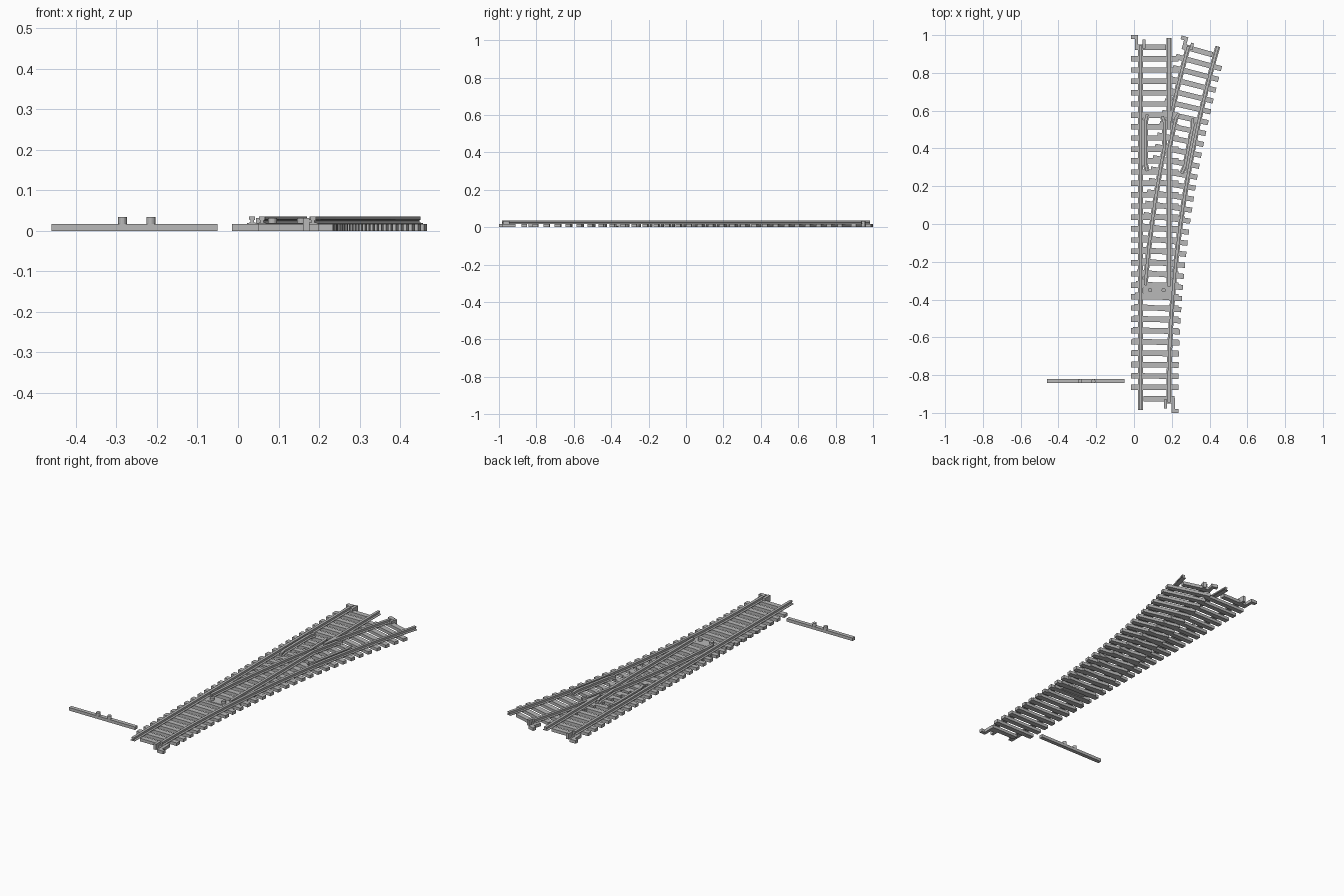
import bpy, bmesh, math
from mathutils import Matrix

cube = bpy.data.objects.get("Cube")
if cube:
    bpy.data.objects.remove(cube)

grey = bpy.data.materials.new("track grey")
grey.use_nodes = True
grey.diffuse_color = (0.48, 0.48, 0.48, 1)
grey.node_tree.nodes["Principled BSDF"].inputs["Base Color"].default_value = (0.48, 0.48, 0.48, 1)

CX, Y0, R = 0.11, -0.9, 6.75      # track centre, start of curve, curve radius
GAUGE = 0.075                     # half distance between rails
BED = 0.017                       # sleeper height


def straight(y, off):
    return CX + off, y


def curved(y, off):
    """Point at distance y along the branch, off to the side of its centre."""
    a = max(0, y - Y0) / R
    if a == 0:
        return CX + off, y
    return (CX + R * (1 - math.cos(a)) + off * math.cos(a),
            Y0 + R * math.sin(a) - off * math.sin(a))


def finish(name, bm):
    bmesh.ops.recalc_face_normals(bm, faces=bm.faces)
    mesh = bpy.data.meshes.new(name)
    bm.to_mesh(mesh)
    bm.free()
    mesh.materials.append(grey)
    ob = bpy.data.objects.new(name, mesh)
    bpy.context.collection.objects.link(ob)
    return ob


def add_block(bm, track, x0, x1, y0, y1, z0=0, z1=BED):
    """Box in track coordinates (x off centre, y along track)."""
    lo, hi = [], []
    for x, y in ((x0, y0), (x1, y0), (x1, y1), (x0, y1)):
        # keep blocks rectangular by turning them about their own middle
        px, py = track(y, x)
        lo.append(bm.verts.new((px, py, z0)))
        hi.append(bm.verts.new((px, py, z1)))
    bm.faces.new(lo)
    bm.faces.new(hi)
    for i in range(4):
        j = (i + 1) % 4
        bm.faces.new((lo[i], lo[j], hi[j], hi[i]))


def add_pin(bm, x, y, r, z0, z1):
    bmesh.ops.create_cone(bm, cap_ends=True, segments=16, radius1=r, radius2=r, depth=z1 - z0,
                          matrix=Matrix.Translation((x, y, (z0 + z1) / 2)))


# Rail cross-section: foot, web and head
half = [(0.013, 0.016), (0.013, 0.019), (0.004, 0.021), (0.004, 0.026), (0.0075, 0.028), (0.0075, 0.035)]
PROFILE = half + [(-x, z) for x, z in reversed(half)]


def rail(name, points):
    bm = bmesh.new()
    rings = []
    for i, (x, y) in enumerate(points):
        ax, ay = points[max(i - 1, 0)]
        bx, by = points[min(i + 1, len(points) - 1)]
        d = math.hypot(bx - ax, by - ay)
        nx, ny = (by - ay) / d, (ax - bx) / d
        rings.append([bm.verts.new((x + nx * u, y + ny * u, z)) for u, z in PROFILE])
    for a, b in zip(rings, rings[1:]):
        for i in range(len(PROFILE)):
            j = (i + 1) % len(PROFILE)
            bm.faces.new((a[i], a[j], b[j], b[i]))
    bm.faces.new(rings[0])
    bm.faces.new(rings[-1])
    return finish(name, bm)


def path(track, off, y0, y1, n=24):
    return [track(y0 + (y1 - y0) * i / n, off) for i in range(n + 1)]


# Stock rails
rail("left_stock_rail", path(straight, -GAUGE, -0.985, 0.945, 1))
rail("right_stock_rail", path(curved, GAUGE, -0.945, 0.985, 40))

# Switch blades, bent at the crossing into wing rails
rail("straight_blade_and_wing_rail",
     path(straight, GAUGE, -0.33, 0.40, 1) + path(curved, 0.027 - GAUGE, 0.45, 0.56, 4) + [curved(0.59, 0.037 - GAUGE)])
rail("branch_blade_and_wing_rail",
     path(curved, -GAUGE, -0.33, 0.41) + [straight(0.45, 0.05), straight(0.54, 0.05), straight(0.57, 0.04)])

# Rails beyond the crossing, meeting in a point
rail("straight_crossing_rail", path(straight, GAUGE, 0.50, 0.985, 1))
rail("branch_crossing_rail", path(curved, -GAUGE, 0.51, 0.945, 12))

# Check rails with flared ends
for name, track, side in (("straight_check_rail", straight, -1), ("branch_check_rail", curved, 1)):
    rail(name, [track(0.28, side * 0.040)] + path(track, side * 0.05, 0.32, 0.54, 8)
         + [track(0.58, side * 0.040)])

# Sleepers
COUNT, STEP, FIRST = 32, 0.06, -0.925
for name, track in (("straight_sleepers", straight), ("branch_sleepers", curved)):
    bm = bmesh.new()
    for i in range(COUNT):
        y = FIRST + STEP * i
        x0, x1 = -0.125, 0.125
        if i == 0:
            if track is curved:
                continue
            x0, x1 = -0.06, 0.105
        elif i == COUNT - 1:
            x0, x1 = -0.105, 0.06
        add_block(bm, track, x0, x1, y - 0.014, y + 0.014)
    finish(name, bm)


# End connectors: a hook outside one rail and a stub inside it
def connector(name, track, s, end):
    bm = bmesh.new()

    def part(x0, x1, y0, y1, z1):
        xs, ys = sorted((s * x0, s * x1)), sorted((s * y0, s * y1))
        add_block(bm, track, *xs, *ys, 0, z1)

    part(-0.106, -0.088, 0.92, end, BED)
    part(-0.125, -0.106, end - 0.02, end, BED)
    part(-0.066, -0.050, 0.93, end - 0.022, 0.032)
    part(-0.088, -0.066, 0.92, 0.95, BED)
    finish(name, bm)


connector("front_connector", straight, -1, 1.0)
connector("back_connector", straight, 1, 1.0)
connector("branch_connector", curved, 1, 0.988)

# Sliding plate that joins the two blades
bm = bmesh.new()
add_block(bm, straight, -0.06, 0.085, -0.38, -0.31, 0.004, BED + 0.001)
add_block(bm, straight, -0.04, 0.055, -0.375, -0.37, BED, BED + 0.003)
for x in (0.085, 0.157):
    add_pin(bm, x, -0.35, 0.011, BED, 0.032)
finish("blade_plate", bm)

# Thin cross tie in the middle of the track
bm = bmesh.new()
add_block(bm, straight, -0.125, 0.16, 0.022, 0.04, 0, BED)
finish("cross_tie", bm)

# Loose throw bar lying beside the track
bm = bmesh.new()
add_block(bm, straight, -0.46 - CX, -0.05 - CX, -0.843, -0.821)
for x in (-0.285, -0.215):
    add_pin(bm, x, -0.832, 0.011, BED, 0.034)
finish("throw_bar", bm)
